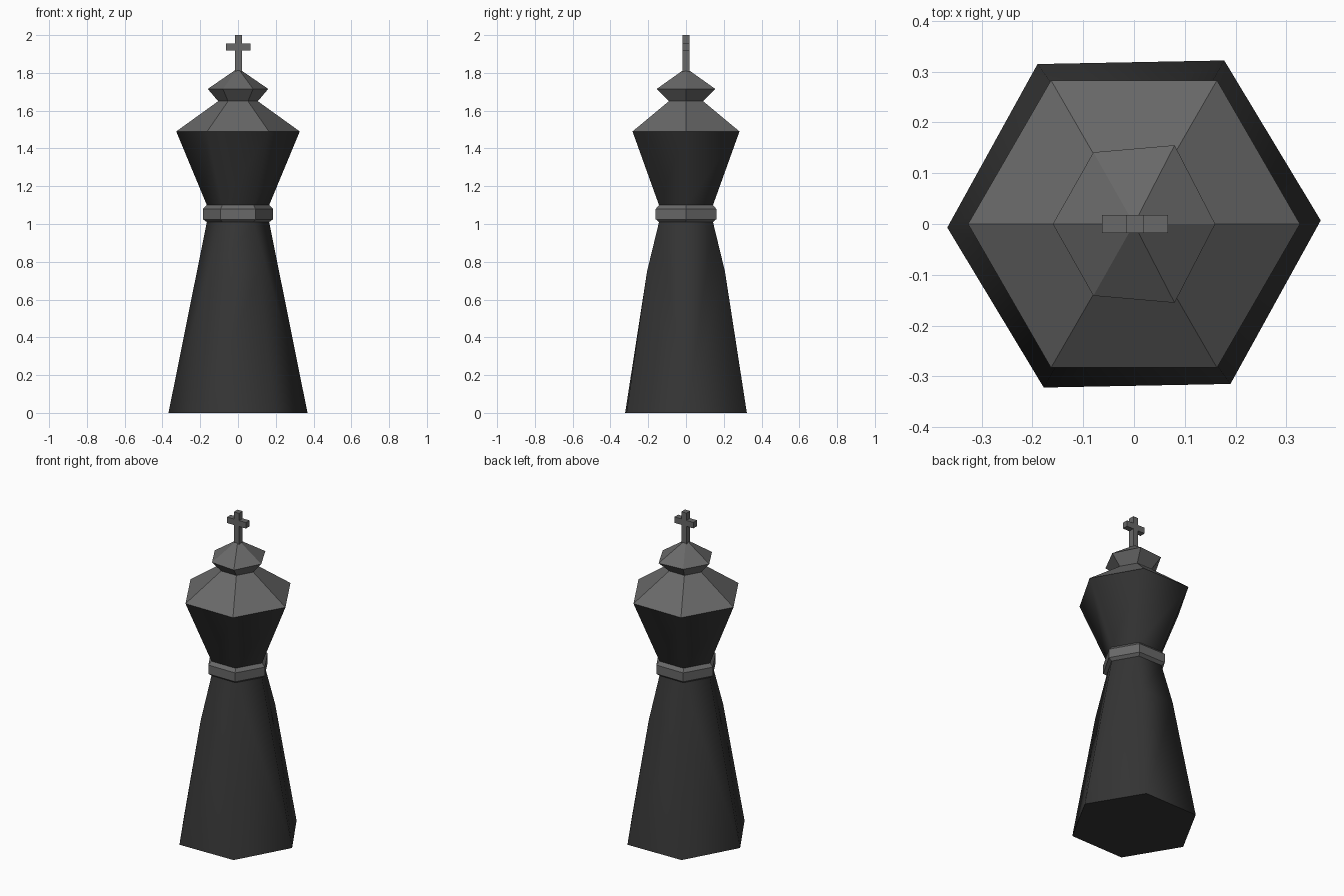
import bpy, bmesh
from math import radians, cos, sin

if "Cube" in bpy.data.objects:
    bpy.data.objects.remove(bpy.data.objects["Cube"])


def material(name, v):
    m = bpy.data.materials.new(name)
    m.diffuse_color = (v, v, v, 1)
    m.use_nodes = True
    m.node_tree.nodes["Principled BSDF"].inputs["Base Color"].default_value = m.diffuse_color
    return m


dark = material("dark_body", 0.035)
trim = material("grey_trim", 0.14)


def finish(name, bm, mat, smooth=False):
    bmesh.ops.recalc_face_normals(bm, faces=bm.faces[:])
    me = bpy.data.meshes.new(name)
    bm.to_mesh(me)
    bm.free()
    me.materials.append(mat)
    if smooth:
        me.polygons.foreach_set("use_smooth", [True] * len(me.polygons))
        me.set_sharp_from_angle(angle=radians(70))
    ob = bpy.data.objects.new(name, me)
    bpy.context.collection.objects.link(ob)
    return ob


def ring(bm, r, z, twist=0):
    return [bm.verts.new((r * cos(radians(60 * k + twist)),
                          r * sin(radians(60 * k + twist)), z)) for k in range(6)]


def hex_lathe(name, profile, mat, apex=None, smooth=False):
    """Six-sided stack of rings, optionally closed by a point on top."""
    bm = bmesh.new()
    rings = [ring(bm, r, z) for r, z in profile]
    for a, b in zip(rings, rings[1:]):
        for k in range(6):
            j = (k + 1) % 6
            bm.faces.new((a[k], a[j], b[j], b[k]))
    if apex:
        tip = bm.verts.new((0, 0, apex))
        for k in range(6):
            bm.faces.new((rings[-1][k], rings[-1][(k + 1) % 6], tip))
    return finish(name, bm, mat, smooth)


# Shaft: tapering hexagon, slightly twisted foot, four corners bulging at z = 0.75
bm = bmesh.new()
foot = ring(bm, 0.368, 0, 1.1)
top = ring(bm, 0.165, 1.01)
mid = {k: bm.verts.new((0.112 * sx, 0.206 * sy, 0.75))
       for k, sx, sy in ((1, 1, 1), (2, -1, 1), (4, -1, -1), (5, 1, -1))}
bm.faces.new(foot[::-1])
for side, corners in ((0, (1, 5)), (3, (2, 4))):
    for c in corners:
        bm.faces.new((foot[side], top[side], top[c]))
        bm.faces.new((foot[side], top[c], mid[c]))
        bm.faces.new((foot[side], mid[c], foot[c]))
for a, b in ((1, 2), (4, 5)):
    bm.faces.new((foot[a], foot[b], mid[b], mid[a]))
    bm.faces.new((mid[a], mid[b], top[b], top[a]))
finish("shaft", bm, dark, True)

# Collar, flaring head and roof
hex_lathe("collar", [(0.165, 1.01), (0.185, 1.025), (0.185, 1.08), (0.165, 1.10)], trim)
hex_lathe("flared_head", [(0.165, 1.10), (0.327, 1.49)], dark, smooth=True)
hex_lathe("roof", [(0.327, 1.49), (0.105, 1.65)], trim)

# Finial with a pointed top, its right-hand corners pulled out a little
finial = hex_lathe("finial", [(0.105, 1.65), (0.16, 1.715)], trim, apex=1.825)
for v in finial.data.vertices:
    if 1.7 < v.co.z < 1.8 and abs(v.co.y) > 0.05:
        v.co.y *= 1.12 if v.co.x > 0 else 1.02

# Cross: post with two arms extruded from its middle section
bm = bmesh.new()
h = 0.018
levels = [1.79, 1.918, 1.955, 2.0]
rows = [[bm.verts.new((x, y, z)) for x, y in ((-h, -h), (h, -h), (h, h), (-h, h))]
        for z in levels]
for a, b in zip(rows, rows[1:]):
    for k in range(4):
        j = (k + 1) % 4
        bm.faces.new((a[k], a[j], b[j], b[k]))
bm.faces.new(rows[0][::-1])
bm.faces.new(rows[-1])
bm.normal_update()
arms = [f for f in bm.faces if abs(f.normal.x) > 0.9
        and 1.92 < f.calc_center_median().z < 1.95]
for s in bmesh.ops.extrude_discrete_faces(bm, faces=arms)["faces"]:
    for v in s.verts:
        v.co.x = 0.065 if v.co.x > 0 else -0.065
cross = finish("cross", bm, trim)
cross.location.x = 0.002
